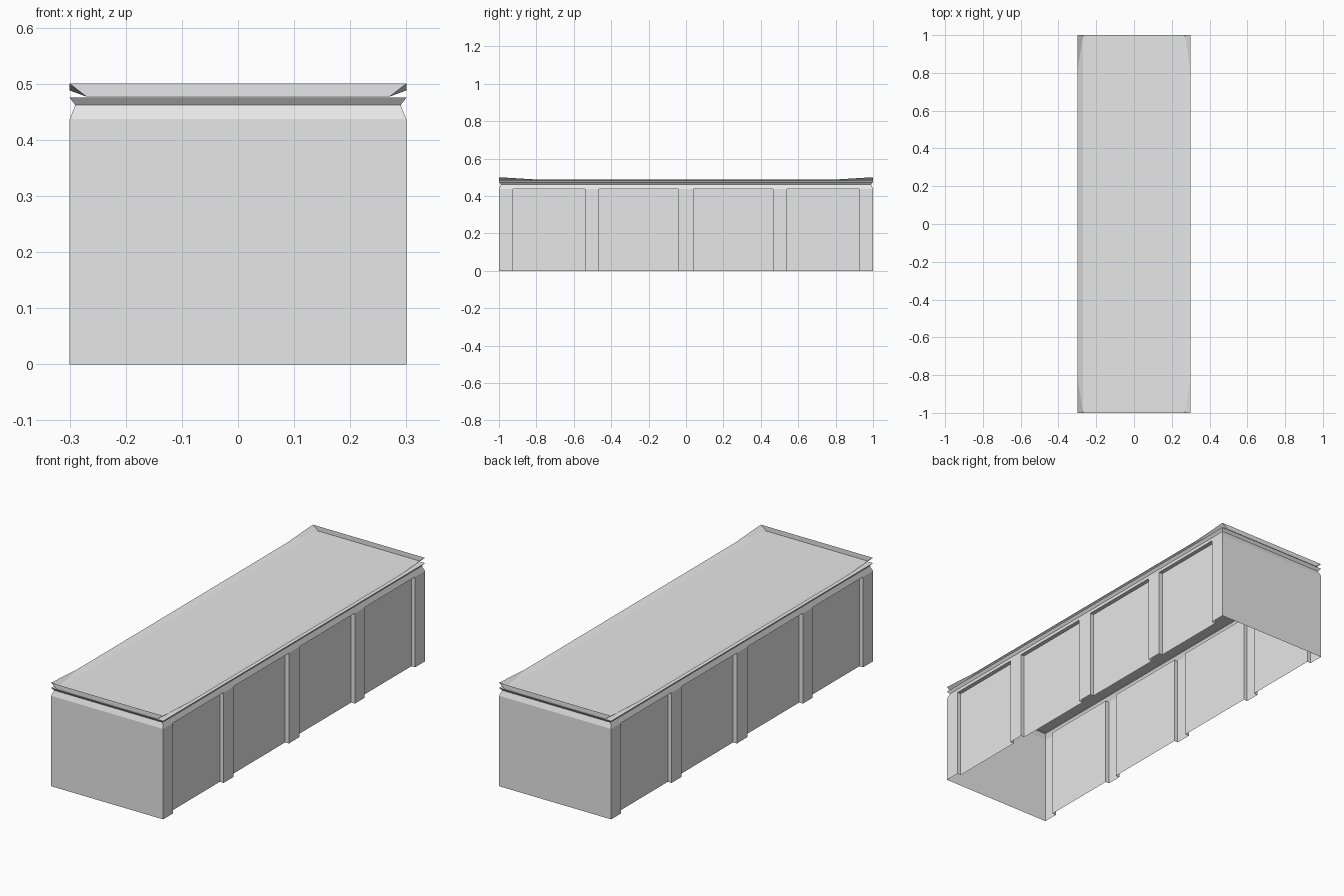
import bpy, bmesh
from mathutils import Vector

if "Cube" in bpy.data.objects:
    bpy.data.objects.remove(bpy.data.objects["Cube"])

W, L = 0.30, 1.0          # half width and half length
WALL_TOP = 0.437
RECESS = 0.02             # depth of the side panels
PANELS = [(-0.924, -0.539), (-0.464, -0.04), (0.04, 0.464), (0.539, 0.924)]

grey = bpy.data.materials.new("plain grey")
grey.diffuse_color = (0.8, 0.8, 0.8, 1)
grey.use_nodes = True
grey.node_tree.nodes["Principled BSDF"].inputs["Base Color"].default_value = grey.diffuse_color


def build(name, faces, first_normal):
    """Make one welded sheet object; the first face looks along first_normal."""
    bm = bmesh.new()
    for pts in faces:
        bm.faces.new([bm.verts.new(p) for p in pts])
    bmesh.ops.remove_doubles(bm, verts=bm.verts, dist=1e-5)
    bmesh.ops.recalc_face_normals(bm, faces=bm.faces)
    bm.faces.ensure_lookup_table()
    bm.normal_update()
    if bm.faces[0].normal.dot(Vector(first_normal)) < 0:
        bmesh.ops.reverse_faces(bm, faces=bm.faces)
    mesh = bpy.data.meshes.new(name)
    bm.to_mesh(mesh)
    bm.free()
    mesh.materials.append(grey)
    obj = bpy.data.objects.new(name, mesh)
    bpy.context.collection.objects.link(obj)
    return obj


def ring(inset, z):
    x, y = W - inset, L - inset
    return [(-x, -y, z), (x, -y, z), (x, y, z), (-x, y, z)]


# Walls: a plan outline with recessed side panels, raised to the wall top
side = [(W, -L)]
for y0, y1 in PANELS:
    side += [(W, y0), (W - RECESS, y0), (W - RECESS, y1), (W, y1)]
side.append((W, L))
outline = side + [(-x, y) for x, y in reversed(side)]
# start on the front wall, which joins the last and first outline points
walls = []
for i in range(len(outline)):
    (xa, ya), (xb, yb) = outline[i - 1], outline[i]
    walls.append([(xa, ya, 0), (xb, yb, 0), (xb, yb, WALL_TOP), (xa, ya, WALL_TOP)])
# Ledges closing the top of each recess
for s in (-1, 1):
    for y0, y1 in PANELS:
        walls.append([(s * W, y0, WALL_TOP), (s * W, y1, WALL_TOP),
                      (s * (W - RECESS), y1, WALL_TOP), (s * (W - RECESS), y0, WALL_TOP)])
build("walls", walls, (0, -1, 0))

# Rim: pinched neck flaring back out to a flat cover
loops = [ring(0, WALL_TOP), ring(0.01, 0.462), ring(0, 0.475)]
rim = [loops[-1]]
for lo, hi in zip(loops, loops[1:]):
    for i in range(4):
        rim.append([lo[i - 1], lo[i], hi[i], hi[i - 1]])
build("rim", rim, (0, 0, 1))

# Lid: shallow tray with flared sides and raised corners
IN, FLOOR, LIP, PEAK, BEND = 0.27, 0.477, 0.488, 0.50, 0.80
lid = [[(-IN, -L, FLOOR), (IN, -L, FLOOR), (IN, L, FLOOR), (-IN, L, FLOOR)]]
for s in (-1, 1):
    # long flared side
    lid.append([(s * IN, -L, FLOOR), (s * IN, L, FLOOR),
                (s * W, BEND, LIP), (s * W, -BEND, LIP)])
    # end flap
    lid.append([(-IN, s * L, FLOOR), (IN, s * L, FLOOR),
                (W, s * L, PEAK), (-W, s * L, PEAK)])
    # raised corners
    for t in (-1, 1):
        lid.append([(s * IN, t * L, FLOOR), (s * W, t * BEND, LIP), (s * W, t * L, PEAK)])
build("lid", lid, (0, 0, 1))
